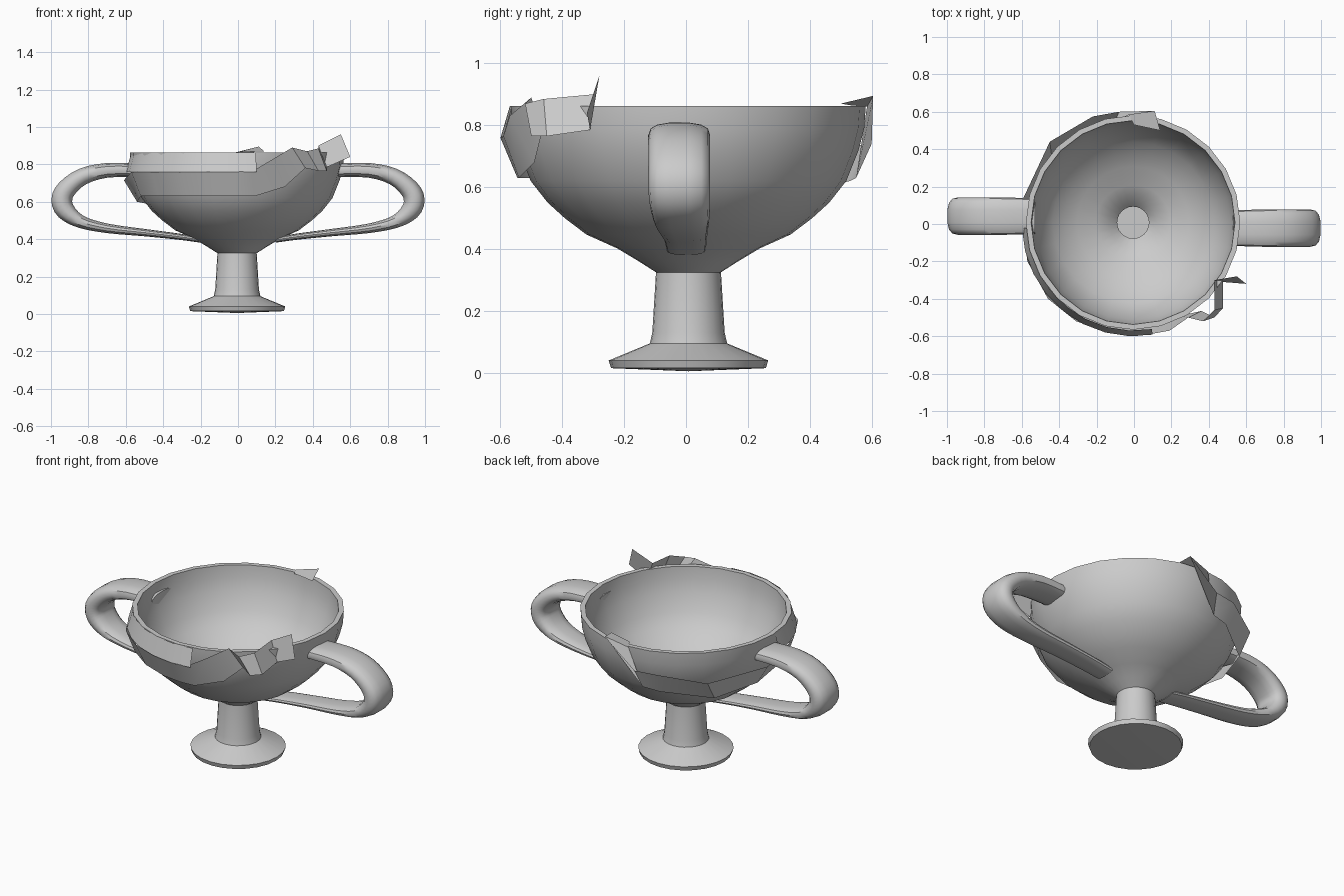
import bpy, bmesh, math
from mathutils import Vector

if "Cube" in bpy.data.objects:
    bpy.data.objects.remove(bpy.data.objects["Cube"])


def finish(name, bm, angle=40):
    bmesh.ops.recalc_face_normals(bm, faces=bm.faces)
    me = bpy.data.meshes.new(name)
    bm.to_mesh(me)
    bm.free()
    ob = bpy.data.objects.new(name, me)
    bpy.context.collection.objects.link(ob)
    bpy.ops.object.select_all(action='DESELECT')
    ob.select_set(True)
    bpy.context.view_layer.objects.active = ob
    bpy.ops.object.shade_smooth_by_angle(angle=math.radians(angle))
    return ob


def lathe(name, profile, steps, centre):
    bm = bmesh.new()
    vs = [bm.verts.new((r, 0, z)) for r, z in profile]
    es = [bm.edges.new(p) for p in zip(vs, vs[1:])]
    bmesh.ops.spin(bm, geom=vs + es, cent=(0, 0, 0), axis=(0, 0, 1),
                   angle=math.tau, steps=steps)
    bmesh.ops.remove_doubles(bm, verts=bm.verts, dist=1e-4)
    bmesh.ops.translate(bm, verts=bm.verts, vec=centre)
    return finish(name, bm)


# Cup body: foot, hollow stem and thin-walled bowl
outer = [(0, .005), (.25, .015), (.258, .04), (.125, .095), (.117, .13),
         (.105, .325), (.16, .36), (.23, .402), (.33, .447), (.40, .50),
         (.455, .55), (.51, .62), (.55, .72), (.568, .79), (.573, .862)]
inner = [(.545, .862), (.54, .79), (.52, .72), (.48, .62), (.43, .555),
         (.37, .505), (.30, .455), (.20, .415), (.13, .37), (.085, .32),
         (.09, .10), (0, .10)]
lathe("cup_body", outer + inner, 24, (-.005, .008, 0))


def catmull(rows, n):
    out = []
    for i in range(len(rows) - 1):
        p = [rows[max(0, min(len(rows) - 1, i + k))] for k in (-1, 0, 1, 2)]
        for j in range(n):
            t = j / n
            out.append([.5 * (2 * b + (c - a) * t + (2 * a - 5 * b + 4 * c - d) * t * t
                              + (3 * b - a - 3 * c + d) * t ** 3) for a, b, c, d in zip(*p)])
    return out + [rows[-1]]


# Handle path: x, z, y centre, half width, half thickness
path = [(.53, .768, -.022, .095, .037), (.70, .768, -.022, .10, .040),
        (.83, .735, -.022, .10, .046), (.915, .67, -.022, .10, .053),
        (.942, .61, -.022, .10, .057), (.92, .55, -.02, .098, .052),
        (.84, .493, -.015, .09, .035), (.70, .458, -.008, .078, .026),
        (.50, .435, -.002, .07, .020), (.32, .414, 0, .066, .017),
        (.20, .396, 0, .062, .015)]


def handle(name, turn):
    rows = catmull(path, 3)
    bm = bmesh.new()
    rings = []
    n = 14
    for i, (x, z, yc, w, t) in enumerate(rows):
        a, b = rows[max(i - 1, 0)], rows[min(i + 1, len(rows) - 1)]
        tan = Vector((b[0] - a[0], 0, b[1] - a[1])).normalized()
        nor = Vector((-tan.z, 0, tan.x))
        ring = []
        for k in range(n):
            u = math.tau * k / n
            c, s = math.cos(u), math.sin(u)
            c = math.copysign(abs(c) ** .7, c)
            s = math.copysign(abs(s) ** .8, s)
            p = Vector((x, yc + w * c, z)) + nor * (t * s)
            if turn:
                p.x, p.y = -p.x, .02 - p.y
            ring.append(bm.verts.new(p))
        rings.append(ring)
    for r, q in zip(rings, rings[1:]):
        for k in range(n):
            bm.faces.new((r[k], r[(k + 1) % n], q[(k + 1) % n], q[k]))
    bm.faces.new(rings[0])
    bm.faces.new(rings[-1])
    return finish(name, bm)


handle("right_handle", False)
handle("left_handle", True)


def strip(name, pairs):
    bm = bmesh.new()
    vs = [(bm.verts.new(p[:3]), bm.verts.new(p[3:])) for p in pairs]
    for (a, b), (c, d) in zip(vs, vs[1:]):
        bm.faces.new((a, c, d, b))
    return finish(name, bm, 30)


# Loose ribbon: lower edge point then upper edge point, back tip to front curl
strip("ribbon", [
    (.00, .53, .865, .14, .50, .870), (-.03, .585, .86, .11, .605, .895),
    (-.10, .55, .63, -.08, .60, .74), (-.20, .53, .62, -.22, .575, .74),
    (-.44, .36, .58, -.45, .44, .70), (-.54, .10, .60, -.61, .10, .715),
    (-.52, -.20, .63, -.57, -.20, .76), (-.43, -.36, .63, -.46, -.40, .76),
    (-.28, -.47, .63, -.31, -.52, .76), (-.12, -.53, .63, -.13, -.58, .76),
    (.00, -.545, .63, 0, -.60, .76), (.09, -.54, .63, .08, -.59, .765),
    (.25, -.49, .68, .19, -.57, .83), (.36, -.465, .78, .29, -.50, .89),
    (.43, -.50, .765, .37, -.52, .87), (.475, -.45, .765, .43, -.46, .885),
    (.475, -.31, .785, .43, -.30, .90), (.60, -.32, .84, .55, -.28, .96)])

# Upper fold of the ribbon, leaning back to the rim
fold = []
for i in range(9):
    a = math.radians(182 + i * 12.2)
    c, s = math.cos(a), math.sin(a)
    fold.append((.60 * c, .60 * s, .76, .57 * c, .57 * s, .862))
strip("ribbon_fold", fold)
